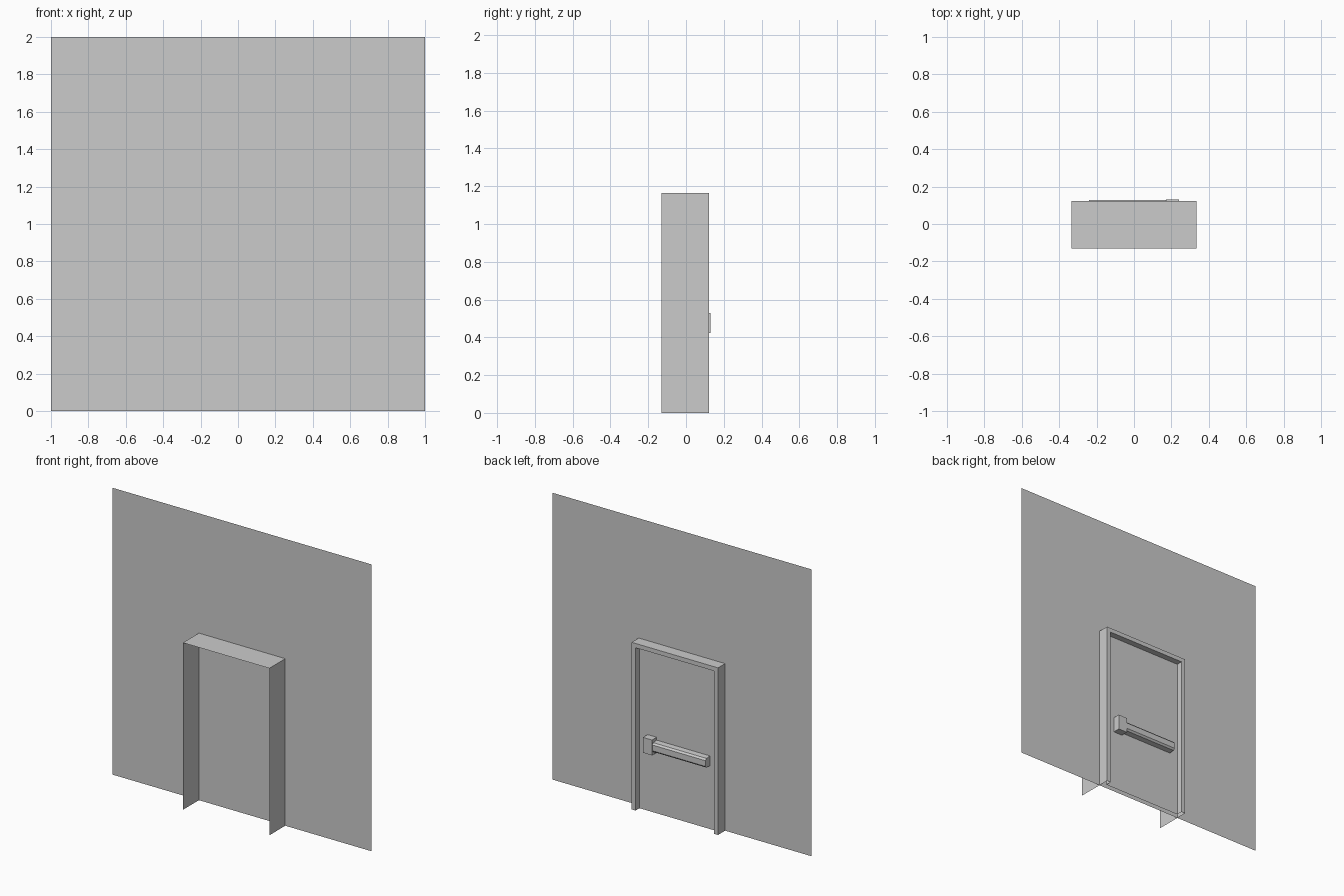
import bpy

if "Cube" in bpy.data.objects:
    bpy.data.objects.remove(bpy.data.objects["Cube"])

WALL_Y, DOOR_Y = 0.045, 0.08
FRONT_Y, BACK_Y = -0.131, 0.123
HALF_W, TOP, FACE = 0.333, 1.165, 0.03


def mesh(name, verts, faces):
    me = bpy.data.meshes.new(name)
    me.from_pydata(verts, [], faces)
    me.update()
    ob = bpy.data.objects.new(name, me)
    bpy.context.collection.objects.link(ob)
    return ob


def panel(name, half_w, y, height):
    """Upright single-sided sheet facing the back."""
    return mesh(name, [(half_w, y, 0), (-half_w, y, 0),
                       (-half_w, y, height), (half_w, y, height)], [(0, 1, 2, 3)])


def prism(name, profile, x0, x1):
    """Extrude a (y, z) profile along x."""
    n = len(profile)
    verts = [(x, y, z) for x in (x0, x1) for y, z in profile]
    faces = [(i, (i + 1) % n, n + (i + 1) % n, n + i) for i in range(n)]
    faces += [tuple(reversed(range(n))), tuple(range(n, 2 * n))]
    return mesh(name, verts, faces)


def arch(half_w, top, y):
    return [(-half_w, y, 0), (-half_w, y, top), (half_w, y, top), (half_w, y, 0)]


# wall sheet and the door leaf set behind it
panel("wall", 1.0, WALL_Y, 2.0)
panel("door_leaf", HALF_W - FACE, DOOR_Y, TOP - FACE)

# frame: thin outer lining, back face and inner return, swept along the arch
rings = [arch(HALF_W, TOP, FRONT_Y), arch(HALF_W, TOP, BACK_Y),
         arch(HALF_W - FACE, TOP - FACE, BACK_Y),
         arch(HALF_W - FACE, TOP - FACE, DOOR_Y)]
mesh("door_frame", [v for r in rings for v in r],
     [(r * 4 + i, r * 4 + i + 1, r * 4 + i + 5, r * 4 + i + 4)
      for r in range(3) for i in range(3)])

# push bar with sloped top and bottom, and its latch housing
prism("push_bar", [(DOOR_Y, 0.44), (0.118, 0.443), (0.129, 0.455),
                   (0.129, 0.495), (0.118, 0.507), (DOOR_Y, 0.51)], -0.24, 0.17)
prism("latch_housing", [(DOOR_Y, 0.423), (0.131, 0.423),
                        (0.131, 0.53), (DOOR_Y, 0.53)], 0.17, 0.24)
